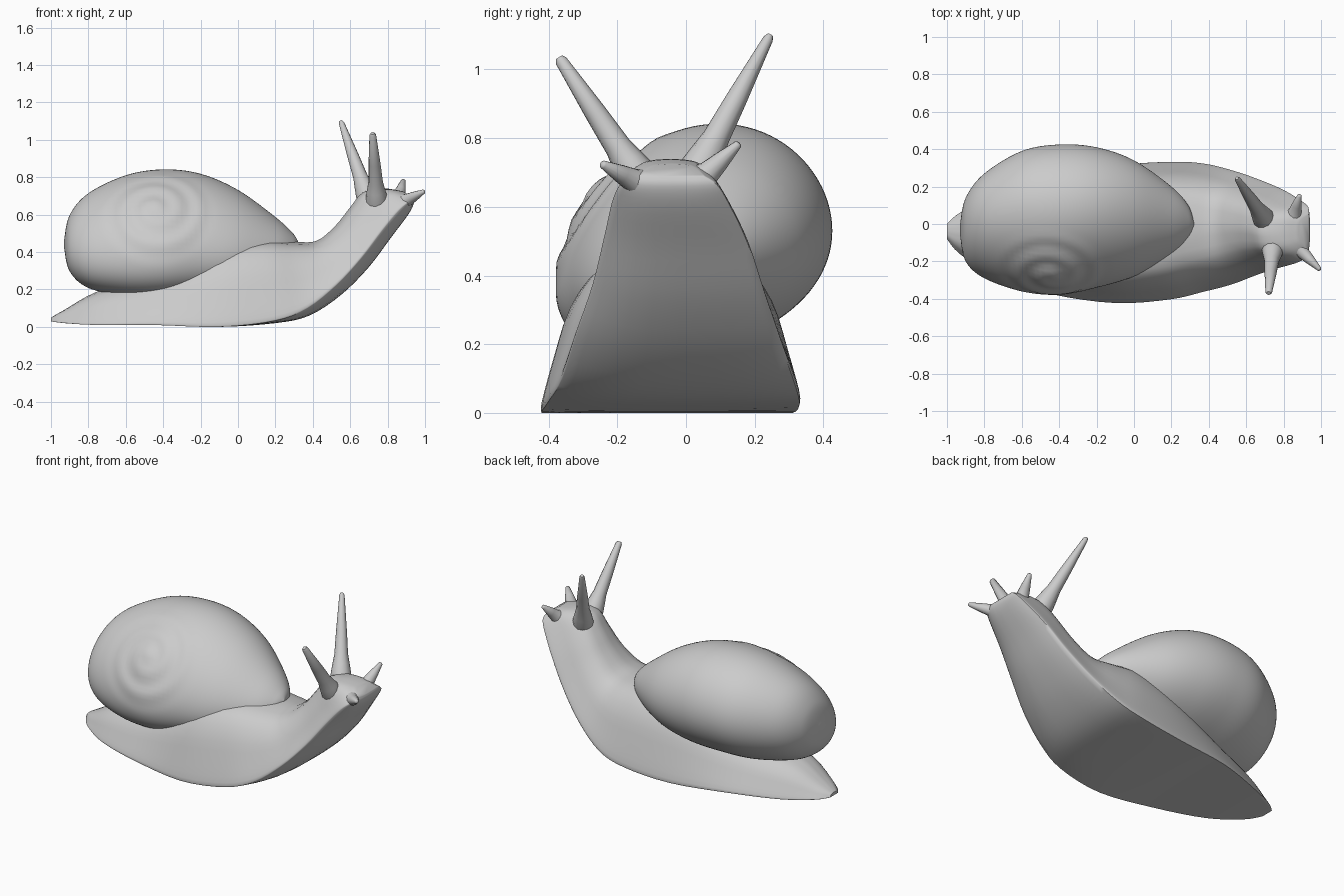
import bpy
import bmesh
import math
from mathutils import Vector

if "Cube" in bpy.data.objects:
    bpy.data.objects.remove(bpy.data.objects["Cube"], do_unlink=True)

grey = bpy.data.materials.new("soft_grey")
grey.use_nodes = True
colour = (0.6, 0.6, 0.6, 1)
grey.diffuse_color = colour
grey.node_tree.nodes["Principled BSDF"].inputs["Base Color"].default_value = colour


def resample(rows, steps):
    """Smooth curve through rows of numbers."""
    out = []
    last = len(rows) - 1
    for i in range(last):
        a, b, c, d = (rows[min(max(i + k, 0), last)] for k in (-1, 0, 1, 2))
        for s in range(steps):
            t = s / steps
            out.append([q + t / 2 * (r - p + t * (2*p - 5*q + 4*r - w + t * (3*(q - r) + w - p)))
                        for p, q, r, w in zip(a, b, c, d)])
    return out + [list(rows[-1])]


def loft(name, rings, angle=50):
    """Skin closed rings of points and cap both ends."""
    bm = bmesh.new()
    loops = [[bm.verts.new(p) for p in ring] for ring in rings]
    n = len(loops[0])
    for a, b in zip(loops, loops[1:]):
        for j in range(n):
            k = (j + 1) % n
            bm.faces.new((a[j], a[k], b[k], b[j]))
    bm.faces.new(loops[0])
    bm.faces.new(loops[-1])
    bmesh.ops.recalc_face_normals(bm, faces=bm.faces)
    mesh = bpy.data.meshes.new(name)
    bm.to_mesh(mesh)
    bm.free()
    mesh.materials.append(grey)
    obj = bpy.data.objects.new(name, mesh)
    bpy.context.collection.objects.link(obj)
    bpy.ops.object.select_all(action='DESELECT')
    bpy.context.view_layer.objects.active = obj
    obj.select_set(True)
    bpy.ops.object.shade_smooth_by_angle(angle=math.radians(angle))
    return obj


# Body: sole x, sole z, back x, back z, right edge y, left edge y,
# flare (low is boxy), sole bulge
body_rows = [
    (-1, .03, -1, .05, -.08, 0, 1, 0),
    (-.93, .02, -.93, .09, -.16, .06, 1.1, 0),
    (-.75, .01, -.75, .19, -.27, .15, 1.1, 0),
    (-.45, .01, -.45, .28, -.37, .25, 1, 0),
    (-.1, 0, -.13, .42, -.42, .31, .78, 0),
    (.2, .02, .12, .465, -.4, .33, .75, .03),
    (.38, .06, .3, .455, -.36, .32, .85, .1),
    (.55, .17, .42, .46, -.32, .28, .95, .18),
    (.7, .32, .52, .54, -.27, .23, 1, .22),
    (.82, .48, .6, .64, -.235, .18, 1, .22),
    (.91, .6, .67, .72, -.21, .125, .95, .2),
    (.94, .66, .78, .74, -.18, .09, .9, .15),
    (.935, .69, .88, .725, -.13, .05, .9, .1),
]
half = [[0, 0], [.3, 0], [.55, 0], [.75, 0], [.9, 0]]
half += resample([(1, 0), (1, .06), (.88, .35), (.72, .68), (.45, .92), (0, 1)], 3)
profile = half + [(-u, h) for u, h in reversed(half[1:-1])]
body_rings = []
for sx, sz, bx, bz, y0, y1, flare, bulge in resample(body_rows, 4):
    mid, wide = (y0 + y1) / 2, (y1 - y0) / 2
    ring = []
    for u, h in profile:
        # The underside of the neck is rounder on the right
        side_bulge = bulge * (1 if u < 0 else .35)
        rise = h + side_bulge * abs(u) ** 3 * (1 - h)
        y = mid + wide * math.copysign(abs(u) ** flare, u)
        ring.append((sx + (bx - sx) * rise, y, sz + (bz - sz) * rise))
    body_rings.append(ring)
loft("body", body_rings)

# Shell: x, right y, left y, bottom z, top z
shell_rows = [
    (-.93, -.06, .0, .43, .47),
    (-.9, -.2, .14, .31, .6),
    (-.8, -.29, .27, .22, .71),
    (-.6, -.36, .39, .175, .8),
    (-.4, -.38, .425, .17, .83),
    (-.2, -.34, .41, .18, .805),
    (0, -.28, .34, .215, .72),
    (.2, -.17, .2, .29, .58),
    (.29, -.08, .1, .37, .5),
    (.32, -.01, .01, .43, .46),
]
apex = Vector((-.44, -.25, .61))
axis = Vector((0, -.77, .64))
side = Vector((1, 0, 0))
up = axis.cross(side)
shell_rings = []
for x, y0, y1, z0, z1 in resample(shell_rows, 8):
    ring = []
    for j in range(96):
        t = math.tau * j / 96
        y = (y0 + y1) / 2 + (y1 - y0) / 2 * math.cos(t)
        # The spire side droops
        z = (z0 + z1) / 2 + (z1 - z0) / 2 * math.sin(t) + .215 * y - .337 * y * y
        p = Vector((x, y, z))
        # Faint spiral groove winding out from the low spire
        d = p - apex
        u, v = d.dot(side), d.dot(up)
        r = math.hypot(u, v)
        if d.dot(axis) > -.25 and r < .32:
            fade = min(1, (.32 - r) / .1)
            turn = r / .12 - math.atan2(v, u) / math.tau
            p += axis * fade * (.005 * math.cos(math.tau * turn) * min(1, r / .05)
                                + .012 * math.exp(-(r / .08) ** 2))
        ring.append(p)
    shell_rings.append(ring)
loft("shell", shell_rings, 60)


def tentacle(name, base, tip, thick, thin):
    """Tapered stalk rooted inside the head."""
    base, tip = Vector(base), Vector(tip)
    turn = (tip - base).to_track_quat('Z', 'Y')
    rings = []
    for f, r in ((-.12, thick * 1.2), (-.04, thick * 1.15), (.06, thick), (.2, thick * .78),
                 (.5, thick * .5 + thin * .4), (.97, thin), (1, thin * .6)):
        rings.append([base.lerp(tip, f) + turn @ Vector((r * math.cos(a), r * math.sin(a), 0))
                      for a in (math.tau * k / 12 for k in range(12))])
    loft(name, rings)


tentacle("left_eye_stalk", (.68, .05, .73), (.55, .245, 1.1), .05, .015)
tentacle("right_eye_stalk", (.74, -.155, .71), (.72, -.37, 1.035), .05, .018)
tentacle("left_feeler", (.855, .045, .68), (.885, .155, .785), .045, .012)
tentacle("right_feeler", (.88, -.13, .665), (.995, -.245, .725), .045, .012)
